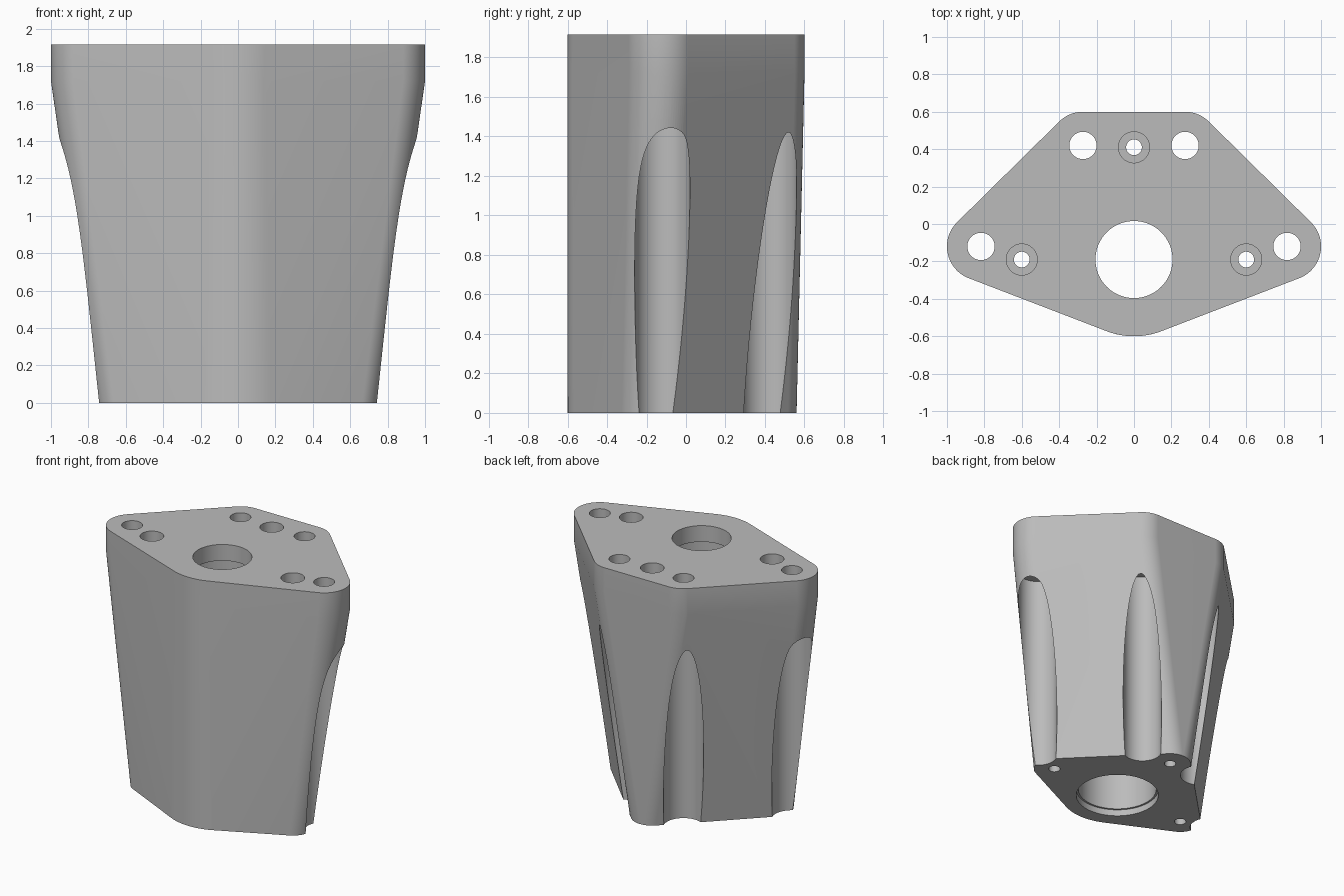
import bpy, bmesh
from math import pi, atan2, acos, hypot, cos, sin, radians
from mathutils import Matrix

cube = bpy.data.objects.get("Cube")
if cube:
    bpy.data.objects.remove(cube, do_unlink=True)

HEIGHT, FLANGE = 1.915, 1.72          # top face, underside of straight flange
HUB = (0, -0.19, 0.41)                # circles: x, y, radius
SIDE_HOLE, BACK_HOLE = (0.818, -0.12), (0.273, 0.42)
SIDE_SCREW, BACK_SCREW = (0.6, -0.19), (0, 0.41)

gray = bpy.data.materials.new("plain_gray")
gray.use_nodes = True
color = (0.5, 0.5, 0.5, 1)
gray.diffuse_color = color
gray.node_tree.nodes["Principled BSDF"].inputs["Base Color"].default_value = color


def tangent_angle(a, b):
    """Normal angle of the outer tangent line going from circle a to b."""
    dx, dy = b[0] - a[0], b[1] - a[1]
    return atan2(dy, dx) - acos((a[2] - b[2]) / hypot(dx, dy))


def arc(c, start, end, steps):
    angles = [start + (end - start) * i / steps for i in range(steps + 1)]
    return [(c[0] + c[2] * cos(t), c[1] + c[2] * sin(t)) for t in angles]


def half_outline(side, back):
    """Right half of the hull around the hub, side and back circles."""
    a1, a2 = tangent_angle(HUB, side), tangent_angle(side, back)
    return (arc(HUB, -pi / 2, a1, 10) + arc(side, a1, a2, 28)
            + arc(back, a2, pi / 2, 14) + [(0, back[1] + back[2])])


def add_object(name, bm):
    mesh = bpy.data.meshes.new(name)
    bm.to_mesh(mesh)
    bm.free()
    obj = bpy.data.objects.new(name, mesh)
    bpy.context.collection.objects.link(obj)
    return obj


# Body: straight flange lofted down to a smaller foot
top = half_outline((*SIDE_HOLE, 0.182), (*BACK_HOLE, 0.18))
foot = half_outline((*SIDE_SCREW, 0.15), (*BACK_SCREW, 0.15))
bm = bmesh.new()
rings = [[bm.verts.new((x, y, z)) for x, y in pts]
         for pts, z in ((foot, 0), (top, FLANGE), (top, HEIGHT))]
for low, high in zip(rings, rings[1:]):
    for i in range(len(top) - 1):
        bm.faces.new((low[i], high[i + 1], high[i]))
        bm.faces.new((low[i], low[i + 1], high[i + 1]))
half = bmesh.ops.duplicate(bm, geom=bm.verts[:] + bm.edges[:] + bm.faces[:])["geom"]
bmesh.ops.transform(bm, matrix=Matrix.Scale(-1, 4, (1, 0, 0)),
                    verts=[g for g in half if isinstance(g, bmesh.types.BMVert)])
bmesh.ops.remove_doubles(bm, verts=bm.verts, dist=0.0005)
bmesh.ops.holes_fill(bm, edges=[e for e in bm.edges if e.is_boundary], sides=0)
bmesh.ops.recalc_face_normals(bm, faces=bm.faces)
body = add_object("motor_mount_body", bm)
body.data.materials.append(gray)


def add_bore(bm, center, profile, segments=64):
    """Stepped round cutter; profile lists (radius, height) upwards."""
    loops = []
    for r, z in profile:
        loops.append([bm.verts.new((x, y, z))
                      for x, y in arc((*center, r), 0, 2 * pi, segments)[:-1]])
    for low, high in zip(loops, loops[1:]):
        for i in range(segments):
            j = (i + 1) % segments
            bm.faces.new((low[i], low[j], high[j], high[i]))
    bm.faces.new(loops[0][::-1])
    bm.faces.new(loops[-1])


# Cutters: centre bore, screw holes with counterbores, bolt holes with grooves
bm = bmesh.new()
under, over = -0.1, HEIGHT + 0.1
add_bore(bm, HUB[:2], [(0.3, under), (0.3, 0.05), (0.285, 0.05), (0.285, 1.79),
                       (0.206, 1.79), (0.206, over)], 96)
for sx, sy in (SIDE_SCREW, (-SIDE_SCREW[0], SIDE_SCREW[1]), BACK_SCREW):
    add_bore(bm, (sx, sy), [(0.042, under), (0.042, 0.3), (0.083, 0.3), (0.083, over)])
for hx, hy in (SIDE_HOLE, BACK_HOLE):
    for side in (1, -1):
        add_bore(bm, (side * hx, hy), [(0.14, under), (0.14, 1.55),
                                       (0.073, 1.55), (0.073, over)])
cutter = add_object("hole_cutter", bm)
cutter.hide_render = True

# Cut, then bake the result and drop the helper
cut = body.modifiers.new("holes", "BOOLEAN")
cut.operation, cut.solver, cut.object = "DIFFERENCE", "EXACT", cutter
bpy.ops.object.select_all(action="DESELECT")
body.select_set(True)
bpy.context.view_layer.objects.active = body
bpy.ops.object.modifier_apply(modifier=cut.name)
bpy.data.objects.remove(cutter, do_unlink=True)

# Soft curved walls, crisp rims
bpy.ops.object.shade_smooth_by_angle(angle=radians(15))
weighted = body.modifiers.new("flat_walls", "WEIGHTED_NORMAL")
weighted.keep_sharp = True
